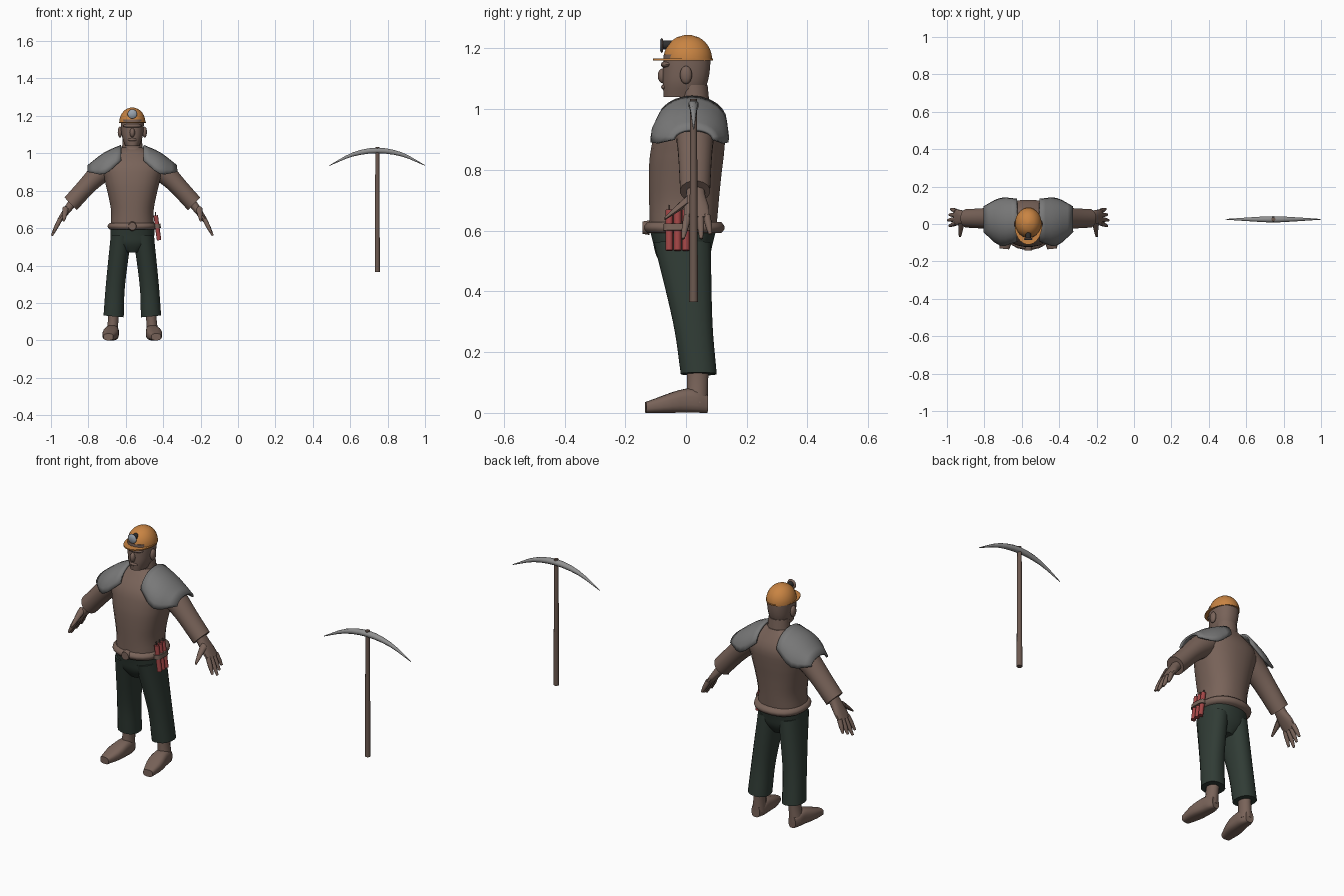
import bpy, bmesh, math
from mathutils import Vector

cube = bpy.data.objects.get("Cube")
if cube:
    bpy.data.objects.remove(cube)

MAN = Vector((-.565, 0, 0))
TOOL = Vector((.745, .025, 0))


def material(name, *colour):
    mat = bpy.data.materials.new(name)
    mat.use_nodes = True
    mat.diffuse_color = (*colour, 1)
    shader = mat.node_tree.nodes["Principled BSDF"]
    shader.inputs["Base Color"].default_value = (*colour, 1)
    return mat


brown = material("brown skin and shirt", .19, .125, .1)
wood = material("dark wood", .15, .1, .08)
green = material("dark green cloth", .03, .045, .036)
grey = material("grey armour", .19, .19, .19)
steel = material("steel", .28, .28, .28)
orange = material("orange helmet", .58, .23, .055)
red = material("red sticks", .36, .06, .06)
black = material("dark lamp housing", .03, .03, .03)
glass = material("lamp glass", .32, .37, .43)


def sample(values, t):
    """Smooth curve through evenly spaced values, t from 0 to 1."""
    last = len(values) - 1
    i = min(int(t * last), last - 1)
    f = t * last - i
    b, c = values[i], values[i + 1]
    a = values[i - 1] if i > 0 else b * 2 - c
    d = values[i + 2] if i + 2 <= last else c * 2 - b
    bend = (b * 2 - a - c) * (1 - f) + (c * 2 - b - d) * f
    return b + (c - b) * f + bend * (f * (1 - f) / 2)


def finish(name, bm, mat, origin=MAN, pair=False):
    """Make a smooth-shaded object; a pair is mirrored across its origin."""
    bmesh.ops.recalc_face_normals(bm, faces=bm.faces)
    mesh = bpy.data.meshes.new(name)
    bm.to_mesh(mesh)
    bm.free()
    mesh.materials.append(mat)
    mesh.polygons.foreach_set("use_smooth", [True] * len(mesh.polygons))
    mesh.set_sharp_from_angle(angle=math.radians(50))
    obj = bpy.data.objects.new(name, mesh)
    obj.location = origin
    bpy.context.collection.objects.link(obj)
    if pair:
        mirror = obj.modifiers.new("other side", "MIRROR")
        mirror.use_mirror_merge = False
    return obj


def bridge(bm, rows, closed):
    for a, b in zip(rows, rows[1:]):
        for i in range(len(a) if closed else len(a) - 1):
            j = (i + 1) % len(a)
            bm.faces.new((a[i], a[j], b[j], b[i]))


def loft(name, mat, spine, widths, depths=None, sides=16, power=2, steps=10,
         origin=MAN, pair=False):
    """Rounded tube along a spine, with width and depth varying along it."""
    spine = [Vector(p) for p in spine]
    depths = depths or widths
    along = (spine[-1] - spine[0]).normalized()
    lengthwise = abs(along.y) > abs(along.z) and abs(along.y) > abs(along.x)
    v = Vector((0, 0, 1)) if lengthwise else Vector((0, 1, 0))
    u = v.cross(along).normalized()

    def rounded(x):
        return math.copysign(abs(x) ** (2 / power), x)

    bm = bmesh.new()
    rows = []
    for step in range(steps + 1):
        t = step / steps
        centre = sample(spine, t)
        wide, deep = u * sample(widths, t), v * sample(depths, t)
        angles = [math.tau * (i + .5) / sides for i in range(sides)]
        rows.append([bm.verts.new(centre + wide * rounded(math.cos(a))
                                  + deep * rounded(math.sin(a))) for a in angles])
    bridge(bm, rows, closed=True)
    bm.faces.new(rows[0])
    bm.faces.new(rows[-1])
    return finish(name, bm, mat, origin, pair)


def rod(name, mat, start, end, radius, tip=None, sides=10, origin=MAN, pair=False):
    return loft(name, mat, (start, end), (radius, tip or radius), sides=sides,
                steps=1, origin=origin, pair=pair)


def ball(name, mat, centre, size, pair=False):
    bm = bmesh.new()
    bmesh.ops.create_uvsphere(bm, u_segments=12, v_segments=8, radius=1)
    bmesh.ops.scale(bm, vec=size, verts=bm.verts)
    bmesh.ops.translate(bm, vec=centre, verts=bm.verts)
    return finish(name, bm, mat, pair=pair)


# Shirt, collar and belt
loft("shirt_torso", brown, [(0, -.01, .6), (0, 0, .82), (0, .03, 1.03)],
     [.118, .114, .13, .15, .16, .06], [.11, .115, .12, .122, .11, .05],
     sides=24, power=2.3, steps=16)
loft("collar", brown, [(0, .03, 1), (0, .026, 1.03)], [.07, .07, .057], [.06, .06, .05],
     steps=4)
loft("belt", brown, [(0, -.005, .592), (0, -.005, .628)],
     [.122, .132, .132, .122], sides=24, power=2.3, steps=6)
rod("belt_buckle", brown, (0, -.12, .61), (0, -.143, .61), .025, .021, sides=12)

# Head
loft("neck", brown, [(0, .03, 1), (0, .025, 1.08)], [.058, .052], [.05, .047])
loft("head", brown, [(0, -.01, 1.04), (0, 0, 1.11), (0, .004, 1.18)],
     [.038, .055, .061, .063], [.064, .074, .078, .078], sides=20, power=2.3)
ball("nose", brown, (0, -.075, 1.11), (.014, .018, .025))
ball("brow", brown, (0, -.06, 1.147), (.05, .023, .013))
ball("mouth", brown, (0, -.068, 1.073), (.025, .014, .01))
ball("ears", brown, (.066, 0, 1.113), (.012, .02, .03), pair=True)

# Helmet and lamp
arc = [math.sqrt(1.01 - (k / 10) ** 2) for k in range(11)]
loft("helmet_dome", orange, [(0, .006, 1.165), (0, .006, 1.245)],
     [.07 * a for a in arc], [.08 * a for a in arc], sides=24)
loft("helmet_brim", orange, [(0, -.01, 1.161), (0, -.01, 1.167)], [.073, .073], [.1, .1],
     sides=24, steps=1)
rod("lamp_housing", black, (0, -.04, 1.212), (0, -.078, 1.212), .015)
rod("lamp_dish", brown, (0, -.075, 1.21), (0, -.081, 1.21), .02, .026, sides=16)
rod("lamp_glass", glass, (0, -.081, 1.21), (0, -.086, 1.21), .024, .018, sides=16)

# Shoulder pads: plates arched from chest to back
bm = bmesh.new()
rows = []
for step in range(7):
    t = step / 6
    front, back = sample([-.09, -.112, -.04], t), sample([.13, .135, .09], t)
    low, top = sample([.96, .89, .9], t), sample([1.04, 1, .932], t)
    row = []
    for k in range(13):
        a = math.pi * k / 12
        y = (front + back) / 2 - (back - front) / 2 * math.cos(a)
        row.append(bm.verts.new((.06 + .177 * t, y, low + (top - low) * math.sin(a))))
    rows.append(row)
bridge(bm, rows, closed=False)
pads = finish("shoulder_pads", bm, grey, pair=True)
plate = pads.modifiers.new("thickness", "SOLIDIFY")
plate.thickness, plate.offset = .01, 0

# Arms and hands
loft("sleeves", brown, [(.1, .03, .95), (.2, .03, .87), (.33, .03, .73)],
     [.055, .06, .05, .048], [.07, .062, .055, .05], pair=True)
loft("palms", brown, [(.31, .03, .75), (.39, .036, .64)],
     [.024, .022, .018, .013], [.03, .032, .042, .042], sides=12, power=2.5, pair=True)
for k in range(4):
    curl = abs(k - 1)
    loft("finger_pair_%d" % (k + 1), brown,
         [(.385, .005 + .021 * k, .65), (.43 - .008 * curl, .03 * k - .01, .56 + .014 * curl)],
         [.013, .012, .006], sides=8, steps=4, pair=True)
loft("thumbs", brown, [(.358, .005, .7), (.366, -.07, .64)], [.018, .013, .006],
     sides=8, steps=4, pair=True)

# Trousers
loft("trouser_hips", green, [(0, -.01, .47), (0, -.01, .61)],
     [.04, .11, .118, .118], [.06, .088, .1, .112], sides=24, power=2.3)
loft("trouser_legs", green, [(.1, .042, .128), (.09, .022, .3), (.06, -.012, .56)],
     [.055, .052, .056], [.06, .066, .095], power=2.3, pair=True)

# Feet
loft("ankles", brown, [(.108, .036, .03), (.098, .04, .17)], [.034, .029, .032],
     [.037, .036, .037], sides=12, pair=True)
loft("feet", brown, [(.107, .07, .03), (.11, 0, .04), (.128, -.133, .018)],
     [.022, .034, .038, .042, .026], [.03, .04, .018], power=3, pair=True)

# Red sticks tucked in the belt
for k in range(3):
    y = .027 * k - .055
    rod("red_stick_%d" % (k + 1), red, (.143, y, .535), (.125, y, .668), .0125)
    rod("stick_fuse_%d" % (k + 1), wood, (.125, y, .66), (.123, y, .685), .003, sides=6)
loft("stick_strap", brown, [(.133, -.028, .6), (.131, -.028, .622)], [.02, .02],
     [.046, .046], power=3, steps=1)

# Pickaxe
rod("pickaxe_handle", wood, (0, 0, .365), (0, 0, 1.034), .0145, .011, origin=TOOL)
loft("pickaxe_head", steel, [(x, 0, 1.015 - 1.23 * x * x) for x in (-.255, -.13, 0, .13, .255)],
     [.002, .012, .016, .012, .002], [.002, .011, .018, .011, .002], sides=8, steps=12,
     origin=TOOL)
